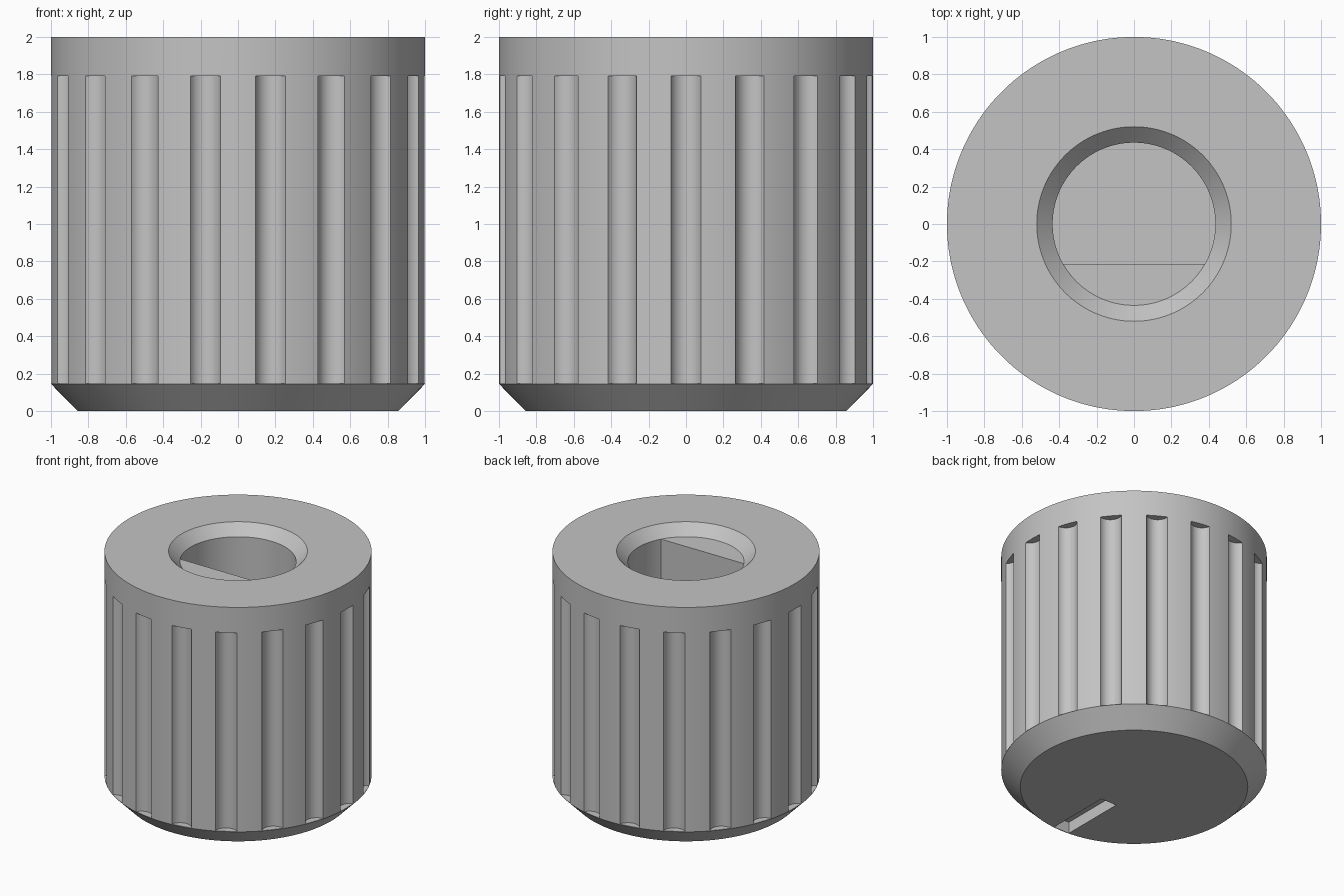
import bpy
import bmesh
import math
from mathutils import Matrix, Vector

old = bpy.data.objects.get("Cube")
if old:
    bpy.data.objects.remove(old)

grey = bpy.data.materials.new("plain grey")
grey.use_nodes = True
grey.diffuse_color = (0.55, 0.55, 0.55, 1)
grey.node_tree.nodes["Principled BSDF"].inputs["Base Color"].default_value = (0.55, 0.55, 0.55, 1)

CHAMFER_Z = 0.145
FLUTE_TOP = 1.79
BORE_R, BORE_FLOOR, BORE_TOP = 0.435, 0.6, 1.915
FLAT_Y = -0.215


def make_object(name, bm):
    bmesh.ops.recalc_face_normals(bm, faces=bm.faces)
    mesh = bpy.data.meshes.new(name)
    bm.to_mesh(mesh)
    bm.free()
    obj = bpy.data.objects.new(name, mesh)
    bpy.context.collection.objects.link(obj)
    mesh.materials.append(grey)
    return obj


def lathe(name, profile, steps):
    bm = bmesh.new()
    verts = [bm.verts.new((r, 0, z)) for r, z in profile]
    edges = [bm.edges.new(pair) for pair in zip(verts, verts[1:])]
    bmesh.ops.spin(bm, geom=verts + edges, cent=(0, 0, 0), axis=(0, 0, 1),
                   angle=math.tau, steps=steps)
    bmesh.ops.remove_doubles(bm, verts=bm.verts, dist=0.0001)
    return make_object(name, bm)


def cut(obj, cutter):
    bpy.context.view_layer.objects.active = obj
    mod = obj.modifiers.new("cut", "BOOLEAN")
    mod.operation = "DIFFERENCE"
    mod.solver = "EXACT"
    mod.object = cutter
    bpy.ops.object.modifier_apply(modifier=mod.name)
    bpy.data.objects.remove(cutter)


# Turned body with bottom chamfer and countersunk bore
body = lathe("knob_body", [(0, 0), (0.857, 0), (1, CHAMFER_Z), (1, 2), (0.52, 2),
                           (BORE_R, BORE_TOP), (BORE_R, BORE_FLOOR), (0, BORE_FLOOR)], 180)

# Grip flutes around the side
bm = bmesh.new()
low = CHAMFER_Z + 0.003
for i in range(18):
    place = (Matrix.Rotation(math.radians(20 * i), 4, "Z")
             @ Matrix.Translation((1.027, 0, (low + FLUTE_TOP) / 2)))
    bmesh.ops.create_cone(bm, cap_ends=True, segments=36, radius1=0.087, radius2=0.087,
                          depth=FLUTE_TOP - low, matrix=place)
cut(body, make_object("flute_cutter", bm))

# Pointer slot in the underside
bm = bmesh.new()
bmesh.ops.create_cube(bm, size=1, matrix=Matrix.Translation((0, -0.573, 0))
                      @ Matrix.Diagonal((0.144, 0.554, 0.19, 1)))
cut(body, make_object("slot_cutter", bm))

# Flat side of the D-shaped bore, sunk slightly into the wall
bm = bmesh.new()
r = BORE_R + 0.015
start = math.asin(FLAT_Y / r)
sweep = -math.pi - 2 * start
arc = [start + sweep * i / 40 for i in range(41)]
face = bm.faces.new([bm.verts.new((r * math.cos(a), r * math.sin(a), BORE_FLOOR - 0.01))
                     for a in arc])
top = bmesh.ops.extrude_face_region(bm, geom=[face])["geom"]
bmesh.ops.translate(bm, verts=[v for v in top if isinstance(v, bmesh.types.BMVert)],
                    vec=Vector((0, 0, BORE_TOP - BORE_FLOOR + 0.01)))
make_object("bore_flat", bm)

# Smooth round surfaces, keep edges crisp
bpy.ops.object.select_all(action="DESELECT")
body.select_set(True)
bpy.context.view_layer.objects.active = body
bpy.ops.object.shade_smooth_by_angle(angle=math.radians(30))
